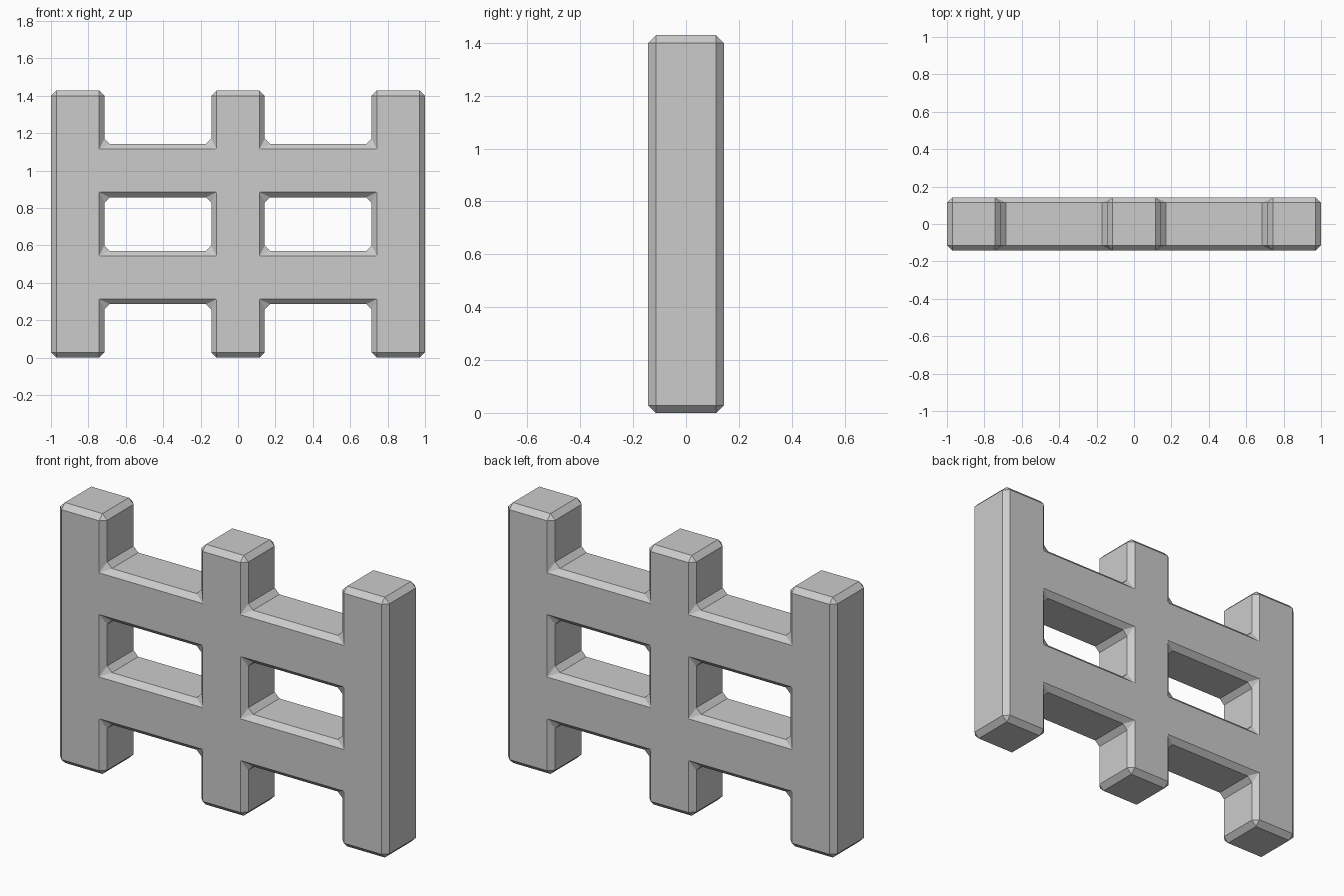
import bpy, bmesh

if "Cube" in bpy.data.objects:
    bpy.data.objects.remove(bpy.data.objects["Cube"])

U = 2 / 7          # one square cell of the fence
POSTS, RAILS = (0, 3, 6), (1, 3)

# Fence silhouette: square cells on the post columns and rail rows
bm = bmesh.new()
for i in range(7):
    for k in range(5):
        if i in POSTS or k in RAILS:
            x, z = -1 + i * U, k * U
            bm.faces.new([bm.verts.new((x + a * U, -U / 2, z + b * U))
                          for a, b in ((0, 0), (1, 0), (1, 1), (0, 1))])
bmesh.ops.remove_doubles(bm, verts=bm.verts, dist=1e-4)

# Thicken the silhouette to one cell, then merge its coplanar cells
front = bm.faces[:]
back = bmesh.ops.extrude_face_region(bm, geom=front, use_keep_orig=True)
bmesh.ops.translate(bm, vec=(0, U, 0),
                    verts=[g for g in back["geom"] if isinstance(g, bmesh.types.BMVert)])
bmesh.ops.recalc_face_normals(bm, faces=bm.faces)
bmesh.ops.dissolve_limit(bm, angle_limit=0.02, verts=bm.verts, edges=bm.edges)

mesh = bpy.data.meshes.new("fence")
bm.to_mesh(mesh)
bm.free()
fence = bpy.data.objects.new("fence", mesh)
bpy.context.collection.objects.link(fence)

# Flat chamfer on every outer and inner edge
bevel = fence.modifiers.new("chamfer", 'BEVEL')
bevel.width = 0.0286
bevel.segments = 1
bevel.limit_method = 'ANGLE'
